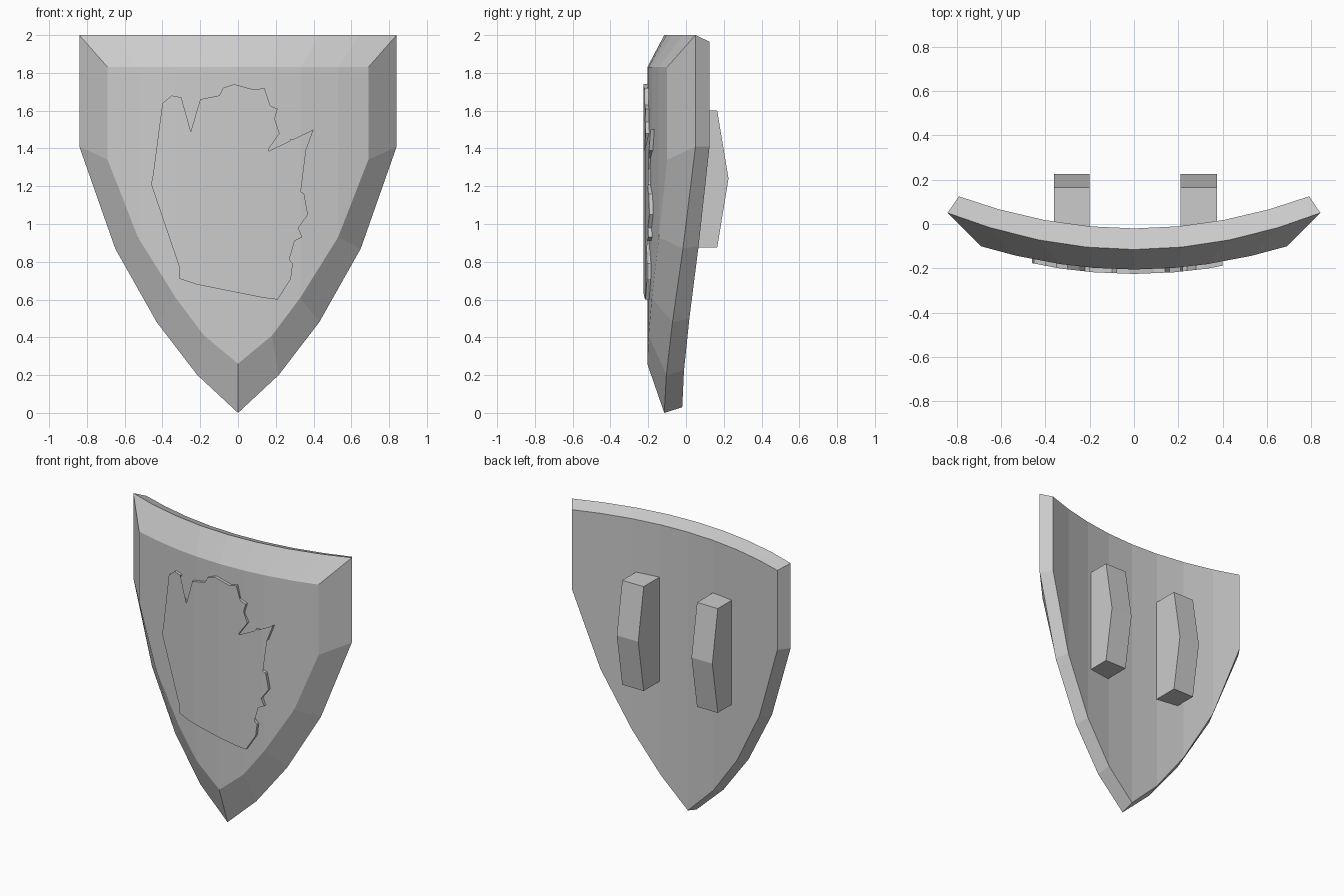
import bpy
import bmesh

default_cube = bpy.data.objects.get("Cube")
if default_cube:
    bpy.data.objects.remove(default_cube, do_unlink=True)

# One plain grey for every part
grey = bpy.data.materials.new("plain_grey")
grey.use_nodes = True
grey.diffuse_color = (0.6, 0.6, 0.6, 1)
grey.node_tree.nodes["Principled BSDF"].inputs["Base Color"].default_value = grey.diffuse_color


def make_object(name, bm):
    """Turn a bmesh into a flat shaded object with consistent normals."""
    bmesh.ops.recalc_face_normals(bm, faces=bm.faces[:])
    mesh = bpy.data.meshes.new(name)
    bm.to_mesh(mesh)
    bm.free()
    mesh.materials.append(grey)
    obj = bpy.data.objects.new(name, mesh)
    bpy.context.collection.objects.link(obj)
    return obj


def mirrored(half):
    """Complete a half outline that starts on the centre line."""
    return [(-x, z) for x, z in reversed(half[1:])] + half


# Shield layers: half of the lower outline, top height, depth at centre, curvature
FRONT = [(0, 0.26), (0.18, 0.41), (0.33, 0.61), (0.53, 0.93), (0.69, 1.34)]
RIM = [(0, 0), (0.215, 0.2), (0.43, 0.48), (0.65, 0.87), (0.84, 1.41)]
BACK = [(x * 0.94, z * 0.98 + 0.03) for x, z in RIM]
LAYERS = [
    (FRONT, 1.83, -0.205, 0.22),
    (RIM, 2.0, -0.115, 0.234),
    (BACK, 1.965, -0.02, 0.232),
]


def build_shield():
    bm = bmesh.new()
    loops = []
    for half, top, depth, curve in LAYERS:
        outline = mirrored(half)
        lower = [bm.verts.new((x, depth + curve * x * x, z)) for x, z in outline]
        upper = [bm.verts.new((x, depth + curve * x * x, top)) for x, z in outline]
        loops.append((lower, upper))
    # Vertical panels on the front and the back
    for lower, upper in (loops[0], loops[-1]):
        for i in range(len(lower) - 1):
            bm.faces.new((lower[i], lower[i + 1], upper[i + 1], upper[i]))
    # Sloping bevel and outer edge
    rings = [lower + upper[::-1] for lower, upper in loops]
    for ring, next_ring in zip(rings, rings[1:]):
        for i in range(len(ring)):
            j = (i + 1) % len(ring)
            bm.faces.new((ring[i], ring[j], next_ring[j], next_ring[i]))
    return make_object("shield_body", bm)


def front_depth(x):
    """Depth of the panelled front surface at x."""
    _, _, depth, curve = LAYERS[0]
    x = abs(x)
    for (a, _), (b, _) in zip(FRONT, FRONT[1:]):
        if x <= b:
            t = (x - a) / (b - a)
            return depth + curve * ((1 - t) * a * a + t * b * b)
    return depth + curve * x * x


# Rearing beast outline in hundredths: raised arm, head, front arm, legs
BEAST_UPPER = [
    (-40, 120), (-46, 121), (-45, 126), (-27, 136), (-38, 144), (-35, 148),
    (-40, 155), (-40, 164), (-35, 168), (-30, 167), (-33, 161), (-32, 156),
    (-25, 149), (-22, 140), (-13, 143), (-18, 146), (-17, 152), (-12, 154),
    (-16, 158), (-20, 166), (-10, 168), (-8, 172), (-2, 174), (9, 171),
    (14, 172), (16, 163), (21, 161), (19, 154), (22, 148), (15, 138),
]
BEAST_LOWER = [
    (24, 138), (28, 145), (32, 145), (40, 150), (36, 139), (27, 135),
    (24, 129), (26, 121), (35, 116), (37, 105), (32, 98), (34, 93),
    (30, 91), (19, 96), (21, 89), (29, 79), (28, 71), (21, 60),
    (13, 61), (9, 69), (1, 91), (-9, 85), (-10, 71), (-22, 68),
    (-31, 71), (-31, 77), (-20, 124), (-25, 121),
]


def build_beast():
    bm = bmesh.new()
    outline = BEAST_UPPER + BEAST_LOWER
    face = bm.faces.new([bm.verts.new((x / 100, 0, z / 100)) for x, z in outline])
    bmesh.ops.triangulate(bm, faces=[face])
    # Cut along the shield panels so the relief bends with them
    for x, _ in mirrored(FRONT):
        bmesh.ops.bisect_plane(bm, geom=bm.verts[:] + bm.edges[:] + bm.faces[:],
                               plane_co=(x, 0, 0), plane_no=(1, 0, 0))
    raised = bmesh.ops.extrude_face_region(bm, geom=bm.faces[:])["geom"]
    raised_verts = {v for v in raised if isinstance(v, bmesh.types.BMVert)}
    for v in bm.verts:
        v.co.y = front_depth(v.co.x) + (-0.02 if v in raised_verts else 0.005)
    return make_object("beast_relief", bm)


def build_handle(name, left, right):
    """Solid grip with a shallow peak halfway up."""
    profile = [(-0.04, 0.875), (0.165, 0.875), (0.225, 1.24), (0.165, 1.6), (-0.04, 1.6)]
    bm = bmesh.new()
    sides = [[bm.verts.new((x, y, z)) for y, z in profile] for x in (left, right)]
    for side in sides:
        bm.faces.new(side)
    for i in range(len(profile)):
        j = (i + 1) % len(profile)
        bm.faces.new((sides[0][i], sides[0][j], sides[1][j], sides[1][i]))
    return make_object(name, bm)


build_shield()
build_beast()
build_handle("right_handle", -0.36, -0.2)
build_handle("left_handle", 0.21, 0.375)
